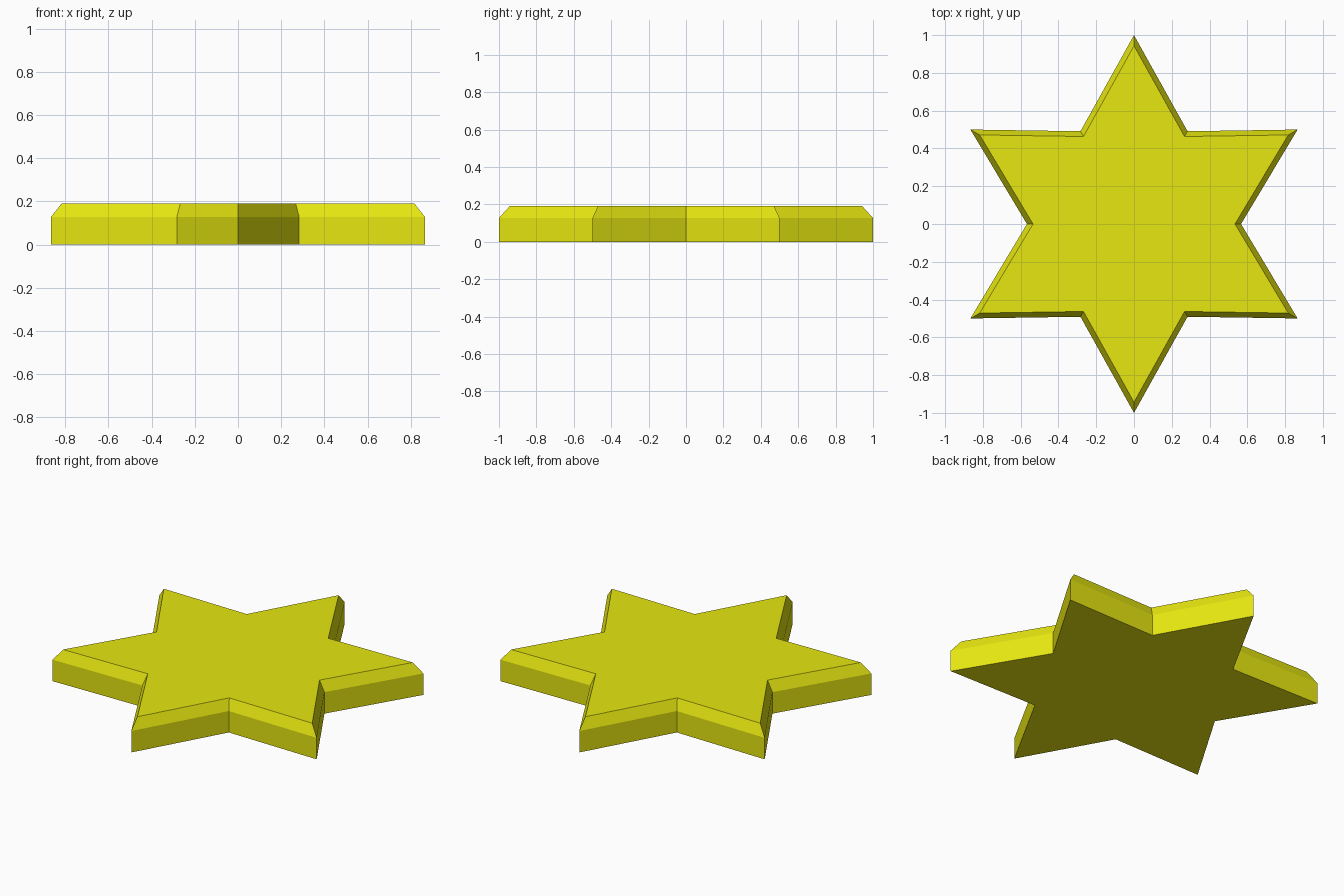
import bpy, bmesh, math

if "Cube" in bpy.data.objects:
    bpy.data.objects.remove(bpy.data.objects["Cube"])

OUTER, INNER, POINTS = 1.0, 0.567, 6
# (height, outline scale) for base, chamfer start and top
LEVELS = [(0.0, 1.0), (0.127, 1.0), (0.19, 0.943)]

yellow = bpy.data.materials.new("yellow")
yellow.diffuse_color = (0.8, 0.8, 0.0056, 1)
yellow.use_nodes = True
yellow.node_tree.nodes["Principled BSDF"].inputs["Base Color"].default_value = yellow.diffuse_color


def star_ring(bm, z, scale):
    ring = []
    for i in range(POINTS * 2):
        r = (OUTER if i % 2 == 0 else INNER) * scale
        a = math.pi / 2 + i * math.pi / POINTS
        ring.append(bm.verts.new((r * math.cos(a), r * math.sin(a), z)))
    return ring


# Star plate: stacked outlines joined by side walls, capped at both ends
bm = bmesh.new()
rings = [star_ring(bm, z, s) for z, s in LEVELS]
n = POINTS * 2
for low, high in zip(rings, rings[1:]):
    for i in range(n):
        j = (i + 1) % n
        bm.faces.new((low[i], low[j], high[j], high[i]))
bm.faces.new(rings[-1])
bm.faces.new(rings[0][::-1])

mesh = bpy.data.meshes.new("star_plate")
bm.to_mesh(mesh)
bm.free()
mesh.materials.append(yellow)
star = bpy.data.objects.new("star_plate", mesh)
bpy.context.collection.objects.link(star)
